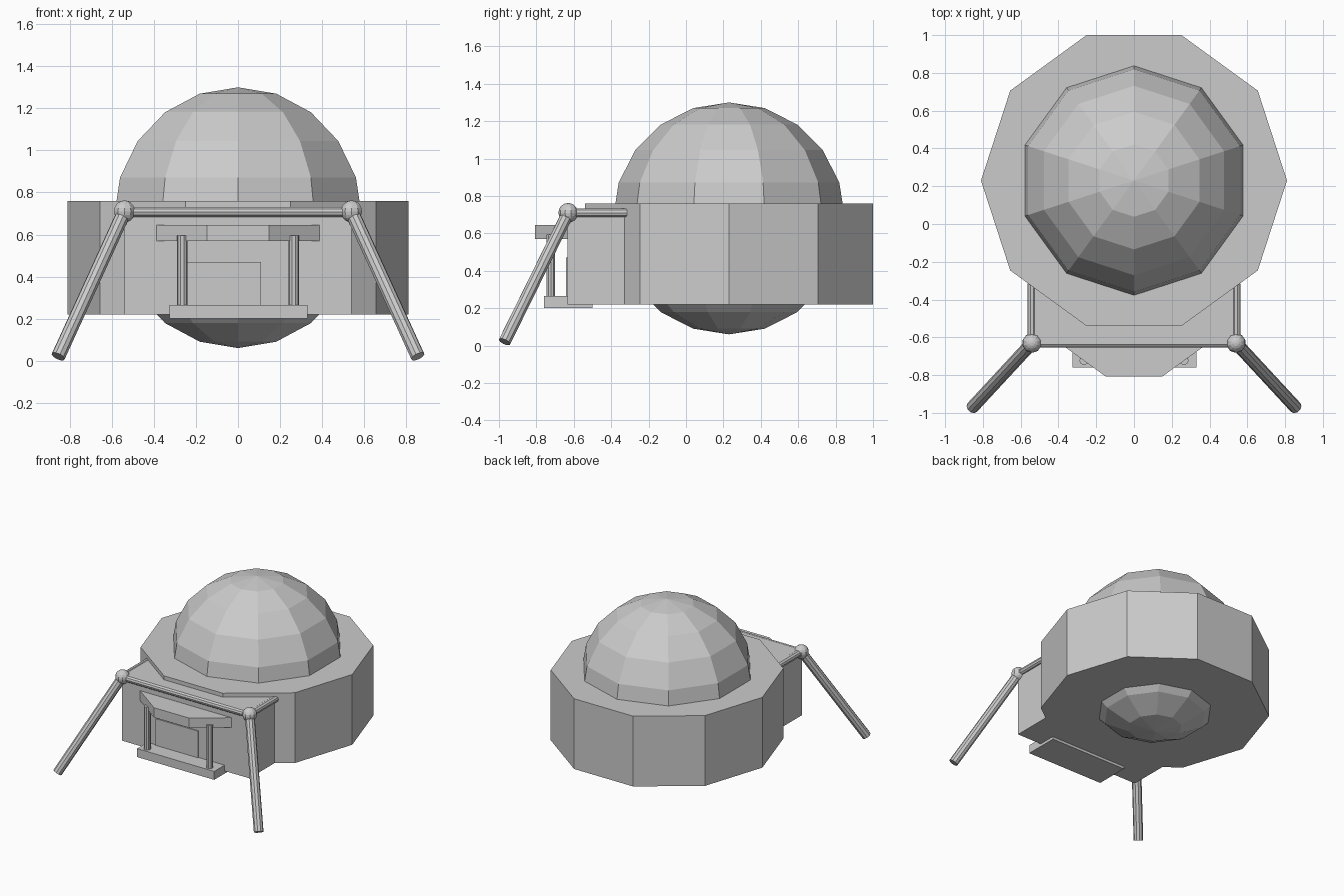
import bpy, bmesh
from math import sin, cos, pi
from mathutils import Vector

cube = bpy.data.objects.get("Cube")
if cube:
    bpy.data.objects.remove(cube, do_unlink=True)

grey = bpy.data.materials.new("plain grey")
grey.use_nodes = True
grey.diffuse_color = (0.6, 0.6, 0.6, 1)
grey.node_tree.nodes["Principled BSDF"].inputs["Base Color"].default_value = (0.6, 0.6, 0.6, 1)


def add_object(name, bm):
    bmesh.ops.recalc_face_normals(bm, faces=bm.faces)
    mesh = bpy.data.meshes.new(name)
    bm.to_mesh(mesh)
    bm.free()
    mesh.materials.append(grey)
    obj = bpy.data.objects.new(name, mesh)
    bpy.context.collection.objects.link(obj)
    return obj


def lathe(name, profile, location, sides=10, start=0.0):
    """Turn (radius, height) points about z; a zero radius makes a pole."""
    bm = bmesh.new()
    rings = []
    for r, z in profile:
        count = sides if r > 1e-5 else 1
        angles = [start + 2 * pi * i / sides for i in range(count)]
        rings.append([bm.verts.new((r * cos(a), r * sin(a), z)) for a in angles])
    for low, high in zip(rings, rings[1:]):
        for i in range(sides):
            j = (i + 1) % sides
            quad = [low[i % len(low)], low[j % len(low)], high[j % len(high)], high[i % len(high)]]
            bm.faces.new(list(dict.fromkeys(quad)))
    for ring in (rings[0], rings[-1]):
        if len(ring) > 1:
            bm.faces.new(ring)
    obj = add_object(name, bm)
    obj.location = location
    return obj


def sphere(name, radius, centre, sides=10, start=pi / 2):
    profile = [(radius * sin(pi * i / sides), -radius * cos(pi * i / sides)) for i in range(sides + 1)]
    return lathe(name, profile, centre, sides, start)


def rod(name, start, end, radius):
    start, end = Vector(start), Vector(end)
    axis = end - start
    obj = lathe(name, [(radius, 0), (radius, axis.length)], start)
    obj.rotation_euler = axis.to_track_quat("Z", "Y").to_euler()
    return obj


def box(name, low, high):
    bm = bmesh.new()
    bmesh.ops.create_cube(bm, size=1)
    for v in bm.verts:
        v.co = [b if c > 0 else a for a, b, c in zip(low, high, v.co)]
    return add_object(name, bm)


# Ten-sided hull with a sphere showing above and below
lathe("main_hull", [(0.81, 0.22), (0.81, 0.76)], (0, 0.23, 0))
sphere("dome", 0.62, (0, 0.23, 0.68))

# Entrance block with door, step and canopy
box("entrance_block", (-0.54, -0.634, 0.22), (0.54, 0.1, 0.73))
box("door", (-0.25, -0.642, 0.25), (0.11, -0.633, 0.47))
box("step", (-0.325, -0.76, 0.2), (0.33, -0.5, 0.265))
lathe("canopy", [(0.48, 0.57), (0.48, 0.645)], (0, -0.352, 0))

# Frame across the front
rod("cross_bar", (-0.54, -0.63, 0.707), (0.54, -0.63, 0.707), 0.025)
for side, x in (("left", 1), ("right", -1)):
    joint = (0.54 * x, -0.63, 0.71)
    sphere(side + "_joint", 0.052, joint)
    rod(side + "_side_bar", joint, (0.54 * x, -0.315, 0.71), 0.025)
    rod(side + "_leg", joint, (0.855 * x, -0.97, 0.02), 0.034)
    rod(side + "_canopy_post", (0.265 * x, -0.722, 0.23), (0.265 * x, -0.722, 0.595), 0.024)
